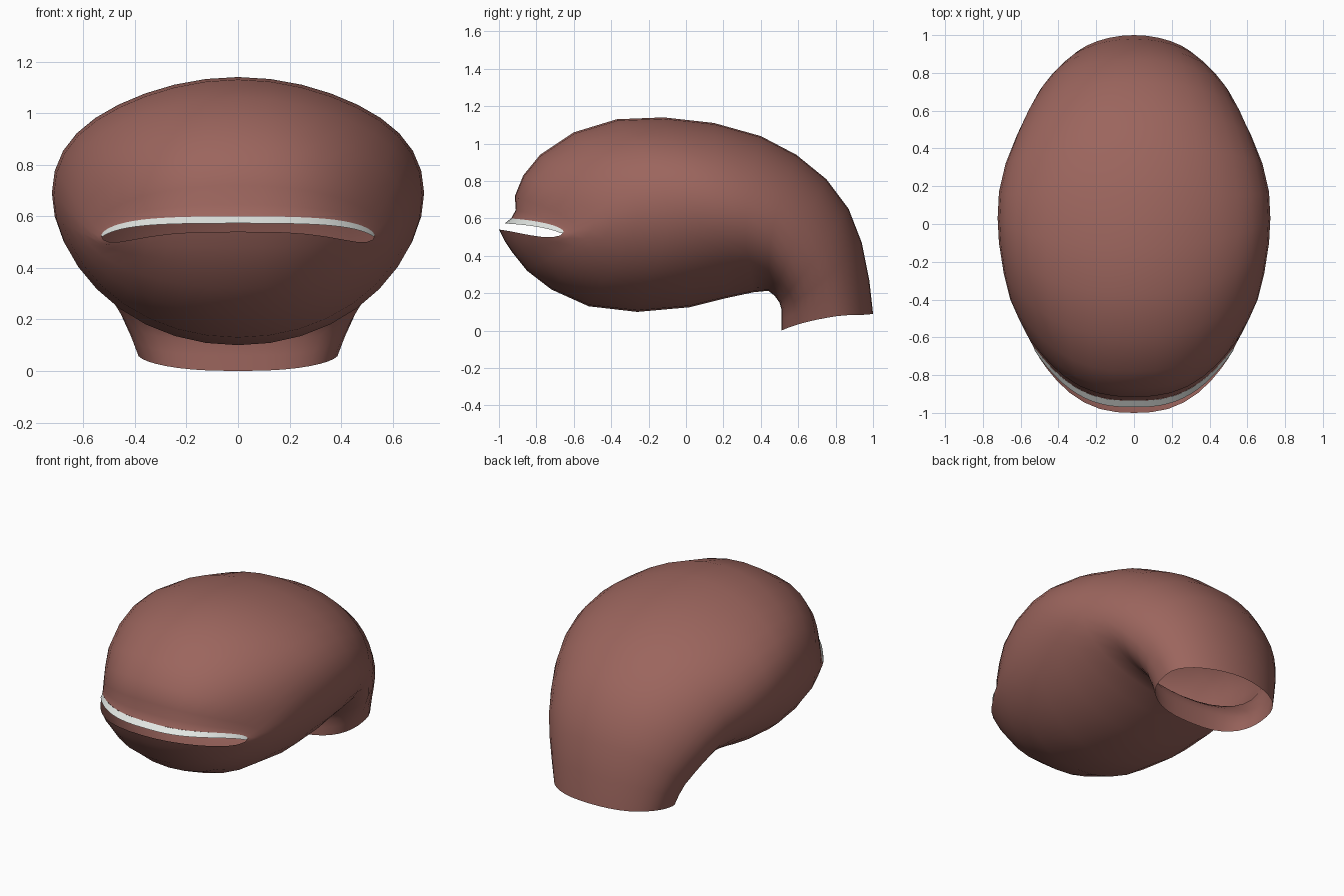
import bpy, bmesh, math

if "Cube" in bpy.data.objects:
    bpy.data.objects.remove(bpy.data.objects["Cube"])

def material(name, rgb):
    m = bpy.data.materials.new(name)
    m.diffuse_color = (*rgb, 1)
    m.use_nodes = True
    m.node_tree.nodes["Principled BSDF"].inputs["Base Color"].default_value = m.diffuse_color
    return m

skin = material("brick_skin", (0.33, 0.13, 0.11))
white = material("lip_white", (0.76, 0.79, 0.76))

SEG = 36
# Rings from mouth to neck: top (y, z), bottom (y, z), side (x, y, z)
RINGS = [
    ((-.935, .60), (-1.0, .54), (.53, -.655, .525)),
    ((-.91, .645), (-.97, .48), (.545, -.625, .525)),
    ((-.915, .72), (-.93, .42), (.57, -.58, .54)),
    ((-.87, .83), (-.85, .32), (.615, -.49, .58)),
    ((-.78, .94), (-.72, .22), (.655, -.40, .62)),
    ((-.60, 1.06), (-.52, .13), (.69, -.26, .66)),
    ((-.37, 1.13), (-.26, .10), (.715, -.10, .68)),
    ((-.12, 1.14), (.02, .125), (.722, .03, .69)),
    ((.15, 1.11), (.22, .175), (.715, .17, .67)),
    ((.40, 1.04), (.36, .205), (.68, .32, .63)),
    ((.59, .94), (.44, .213), (.62, .47, .57)),
    ((.75, .81), (.475, .185), (.565, .58, .47)),
    ((.87, .65), (.50, .15), (.51, .67, .36)),
    ((.94, .47), (.51, .115), (.46, .72, .26)),
    ((.98, .27), (.51, .06), (.42, .745, .16)),
    ((1.0, .09), (.51, .0), (.39, .76, .07)),
]

def spow(v, p):
    return math.copysign(abs(v) ** p, v)

def ring_point(i, a):
    """Point at angle a (0 = top, pi = bottom) on ring i."""
    (ty, tz), (by, bz), (w, sy, sz) = RINGS[i]
    c, s = math.cos(a), math.sin(a)
    if c < 0:                                # squarer inner side of the neck
        p = 1 - 0.25 * max(0, i - 9) / 6
        c, s = spow(c, p), spow(s, p)
    my, mz = (ty + by) / 2, (tz + bz) / 2
    k = abs(s)
    ez = 2.5 + 1.5 * c if c > 0 else 2.5
    x = w * s
    y = my + (ty - by) / 2 * c + (sy - my) * k ** 2.6
    z = mz + (tz - bz) / 2 * c + (sz - mz) * k ** ez
    if i < 2:                                # rounded mouth corners
        bulge = 4 * k ** 4 * math.sqrt(max(0, 1 - k * k)) / (1 + i)
        z += bulge * (0.012 if c > 0 else -0.02)
    return (x, y, z)

def grid_object(name, rows, closed, mat):
    """Skin rows of points with quads."""
    bm = bmesh.new()
    vs = [[bm.verts.new(p) for p in row] for row in rows]
    n = len(rows[0])
    for r0, r1 in zip(vs, vs[1:]):
        for j in range(n if closed else n - 1):
            k = (j + 1) % n
            bm.faces.new((r0[j], r0[k], r1[k], r1[j]))
    bmesh.ops.remove_doubles(bm, verts=bm.verts, dist=1e-5)
    bmesh.ops.recalc_face_normals(bm, faces=bm.faces)
    me = bpy.data.meshes.new(name)
    bm.to_mesh(me)
    bm.free()
    me.materials.append(mat)
    for f in me.polygons:
        f.use_smooth = True
    ob = bpy.data.objects.new(name, me)
    bpy.context.collection.objects.link(ob)
    return ob

# Head and neck: one open tube bent downwards at the back
grid_object("head_and_neck",
            [[ring_point(i, 2 * math.pi * j / SEG) for j in range(SEG)]
             for i in range(len(RINGS))], True, skin)

# White strip flaring from the upper lip, tapering to the mouth corners
angles = [math.pi * (j / SEG - 0.5) for j in range(SEG + 1)]
upper = [ring_point(0, a) for a in angles]
lower = []
for a, (x, y, z) in zip(angles, upper):
    t = max(0, math.cos(a)) ** 0.35
    lower.append((x * (1 - 0.01 * t), y - 0.035 * t, z - 0.027 * t))
grid_object("upper_lip_strip", [lower, upper], False, white)
